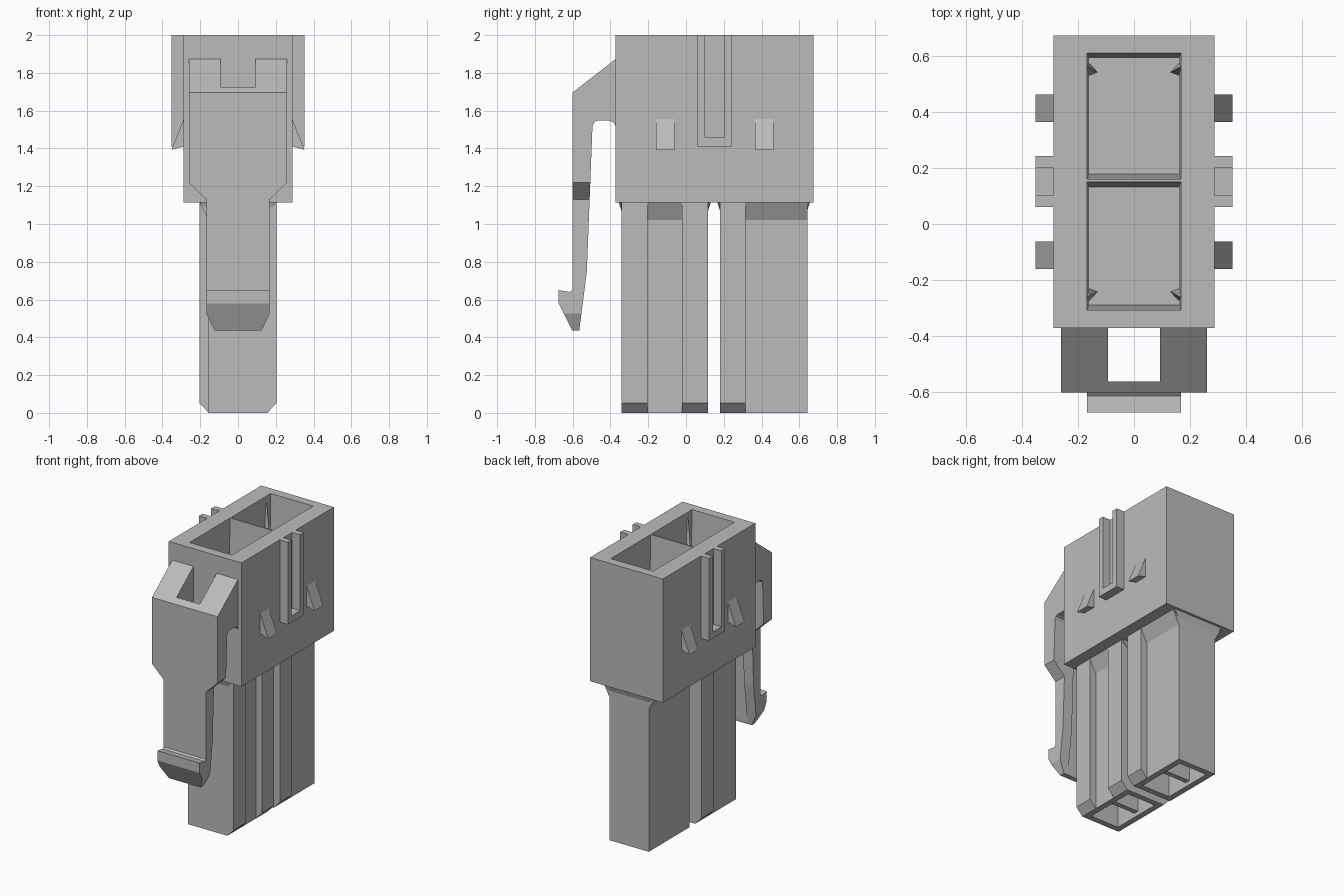
import bpy, bmesh
from mathutils import Vector

cube = bpy.data.objects.get("Cube")
if cube:
    bpy.data.objects.remove(cube, do_unlink=True)

grey = bpy.data.materials.new("light grey plastic")
grey.use_nodes = True
grey.diffuse_color = (0.5, 0.5, 0.5, 1)
grey.node_tree.nodes["Principled BSDF"].inputs["Base Color"].default_value = (0.5, 0.5, 0.5, 1)


def loft(name, lower, upper):
    """Closed solid between two matching loops of points."""
    bm = bmesh.new()
    a = [bm.verts.new(p) for p in lower]
    b = [bm.verts.new(p) for p in upper]
    n = len(a)
    bm.faces.new(a[::-1])
    bm.faces.new(b)
    for i in range(n):
        j = (i + 1) % n
        bm.faces.new((a[i], a[j], b[j], b[i]))
    bmesh.ops.recalc_face_normals(bm, faces=bm.faces)
    mesh = bpy.data.meshes.new(name)
    bm.to_mesh(mesh)
    bm.free()
    mesh.materials.append(grey)
    ob = bpy.data.objects.new(name, mesh)
    bpy.context.collection.objects.link(ob)
    return ob


def rect(x0, x1, y0, y1, z):
    return [(x0, y0, z), (x1, y0, z), (x1, y1, z), (x0, y1, z)]


def box(name, x0, x1, y0, y1, z0, z1):
    return loft(name, rect(x0, x1, y0, y1, z0), rect(x0, x1, y0, y1, z1))


def prism_x(name, yz, x0, x1):
    return loft(name, [(x0, y, z) for y, z in yz], [(x1, y, z) for y, z in yz])


def prism_y(name, xz, y0, y1):
    return loft(name, [(x, y0, z) for x, z in xz], [(x, y1, z) for x, z in xz])


def cut(target, tool, operation="DIFFERENCE"):
    mod = target.modifiers.new("cut", "BOOLEAN")
    mod.operation, mod.object, mod.solver = operation, tool, "EXACT"
    bpy.context.view_layer.objects.active = target
    bpy.ops.object.modifier_apply(modifier=mod.name)
    bpy.data.objects.remove(tool, do_unlink=True)


# Housing block with two tapered sockets in the top
TOP, BASE, FLOOR = 2.0, 1.115, 1.72
housing = box("housing", -0.288, 0.288, -0.372, 0.674, BASE, TOP)
for y0, y1 in ((-0.308, 0.15), (0.16, 0.61)):
    t = 0.018
    cut(housing, loft("socket_cutter",
                      rect(-0.16, 0.16, y0 + t, y1 - t, FLOOR),
                      rect(-0.168, 0.168, y0, y1, TOP + 0.001)))

# Corner ramps inside the sockets
for s in (-1, 1):
    for y, d in ((-0.26, 1), (0.56, -1)):
        loft("socket_ramp",
             [(s * 0.175, y - d * 0.03, FLOOR), (s * 0.13, y + d * 0.018, FLOOR),
              (s * 0.175, y + d * 0.035, FLOOR)],
             [(s * 0.175, y - d * 0.01, 1.98), (s * 0.163, y, 1.95),
              (s * 0.175, y + d * 0.01, 1.98)])

# Side rails and catch wedges, on both sides
for s in (-1, 1):
    side = "left" if s > 0 else "right"
    rails = prism_x(side + "_rails",
                    [(0.061, 1.41), (0.242, 1.41), (0.242, TOP), (0.2, TOP),
                     (0.2, 1.457), (0.101, 1.457), (0.101, TOP), (0.061, TOP)],
                    s * 0.288, s * 0.352)
    for y in (-0.16, 0.364):
        prism_y(side + "_catch", [(s * 0.288, 1.41), (s * 0.352, 1.393), (s * 0.288, 1.555)],
                y, y + 0.098)

# Terminal legs: hollow core, flared neck, raised ribs
NARROW, WIDE = 0.155, 0.205


def leg(name, y0, y1, ribs):
    core = box(name, -NARROW, NARROW, y0, y1, 0, BASE)
    w = 0.042
    cut(core, box("hole_cutter", w - NARROW, NARROW - w, y0 + w, y1 - w, -0.01, 0.35))
    mid = (y0 + y1) / 2
    box(name + "_divider", w - NARROW, NARROW - w, mid - 0.018, mid + 0.018, 0.03, 0.35)
    loft(name + "_neck", rect(-NARROW, NARROW, y0, y1, 1.02),
         rect(-WIDE, WIDE, y0, y1, BASE))
    e = 0.014
    loft(name + "_collar", rect(-NARROW, NARROW, y0, y1, 1.07),
         rect(-WIDE, WIDE, y0 - e, y1 + e, BASE))
    for s, r0, r1 in ribs:
        prism_y(name + "_rib", [(s * NARROW, 0), (s * WIDE, 0.053),
                                (s * WIDE, BASE), (s * NARROW, BASE)], r0, r1)


leg("front_leg", -0.342, 0.117, [(1, -0.342, -0.205), (1, -0.02, 0.117), (-1, -0.02, 0.117)])
leg("back_leg", 0.18, 0.642, [(1, 0.18, 0.315)])

# Latch arm: side profile trimmed by its front outline, then hollowed behind
latch = prism_x("latch_arm",
                [(-0.37, 1.875), (-0.602, 1.695), (-0.602, 0.65), (-0.615, 0.64),
                 (-0.674, 0.65), (-0.674, 0.58), (-0.602, 0.437), (-0.565, 0.437),
                 (-0.525, 0.75), (-0.495, 1.52), (-0.485, 1.54), (-0.47, 1.547),
                 (-0.405, 1.547), (-0.385, 1.54), (-0.37, 1.515)], -0.3, 0.3)
half = [(0.125, 0.42), (0.125, 0.437), (0.167, 0.525), (0.167, 1.13), (0.26, 1.22), (0.26, 1.9)]
outline = half + [(-x, z) for x, z in reversed(half)]
cut(latch, prism_y("outline_cutter", outline, -0.8, -0.3), "INTERSECT")
cut(latch, box("channel_cutter", -0.092, 0.092, -0.563, -0.3, 0.3, 2.1))
